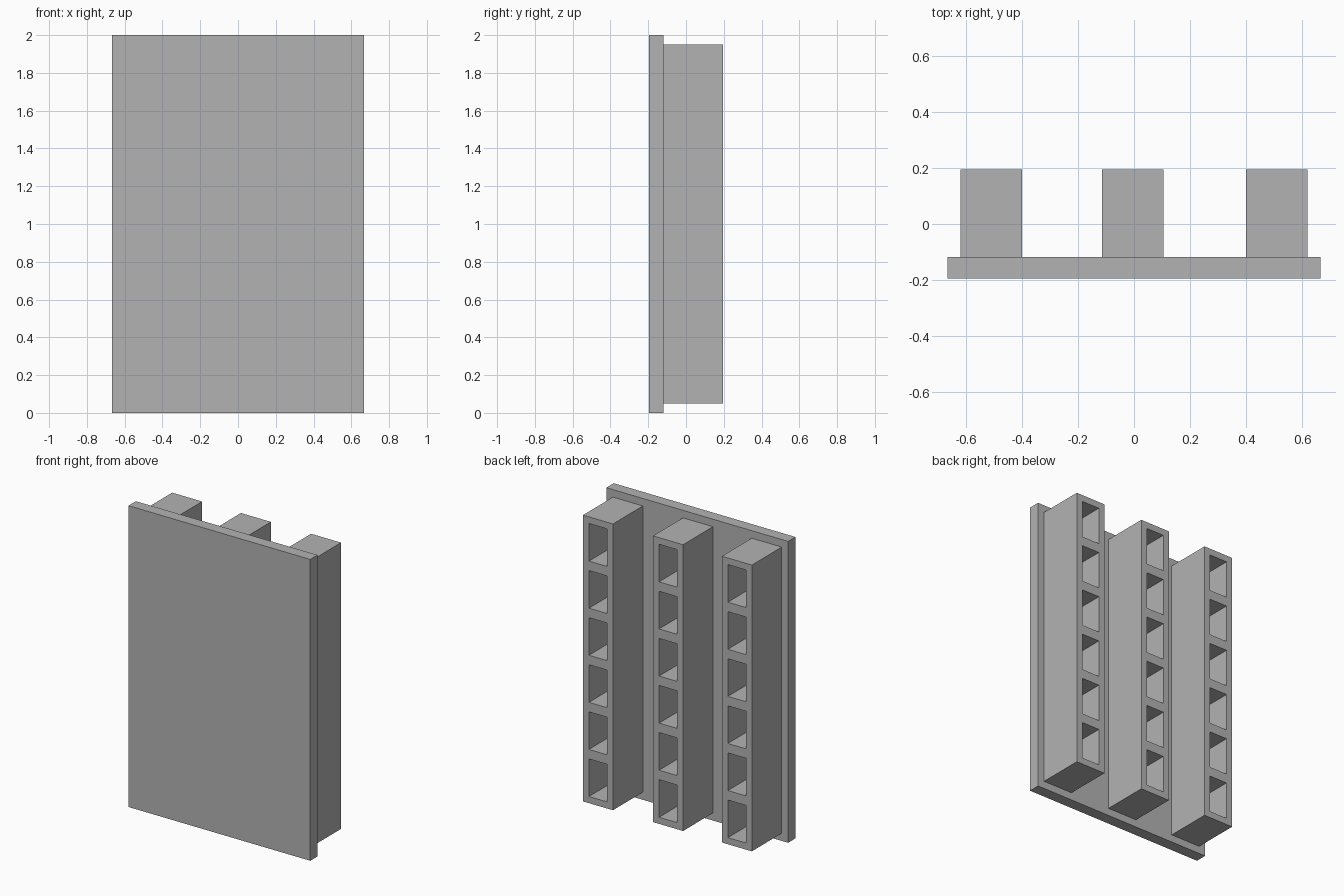
import bpy
import bmesh
from mathutils import Vector

default_cube = bpy.data.objects.get("Cube")
if default_cube:
    bpy.data.objects.remove(default_cube, do_unlink=True)

# Overall sizes
HALF_DEPTH = 0.195
PLATE_BACK = -0.118
COLUMN_WIDTH = 0.22
WALL = 0.044
CELLS = 6
BOTTOM, TOP = 0.05, 1.95
SHELF = 0.063

grey = bpy.data.materials.new("plain grey")
grey.use_nodes = True
colour = (0.45, 0.45, 0.45, 1)
grey.diffuse_color = colour
grey.node_tree.nodes["Principled BSDF"].inputs["Base Color"].default_value = colour


def add_object(name, bm):
    bmesh.ops.recalc_face_normals(bm, faces=bm.faces)
    mesh = bpy.data.meshes.new(name)
    bm.to_mesh(mesh)
    bm.free()
    mesh.materials.append(grey)
    obj = bpy.data.objects.new(name, mesh)
    bpy.context.collection.objects.link(obj)
    return obj


def front_panel():
    bm = bmesh.new()
    bmesh.ops.create_cube(bm, size=1)
    bmesh.ops.scale(bm, vec=(1.334, PLATE_BACK + HALF_DEPTH, 2), verts=bm.verts)
    bmesh.ops.translate(bm, vec=(0, (PLATE_BACK - HALF_DEPTH) / 2, 1), verts=bm.verts)
    return add_object("front_panel", bm)


def cell_column(name, centre_x):
    # Ladder-shaped frame outline, extruded back from the panel
    bm = bmesh.new()
    half = COLUMN_WIDTH / 2
    xs = [-half, WALL - half, half - WALL, half]
    opening = (TOP - BOTTOM - 2 * WALL - (CELLS - 1) * SHELF) / CELLS
    zs = [BOTTOM]
    for i in range(CELLS):
        low = BOTTOM + WALL + i * (opening + SHELF)
        zs += [low, low + opening]
    zs.append(TOP)
    grid = [[bm.verts.new((centre_x + x, PLATE_BACK, z)) for x in xs] for z in zs]
    for r in range(len(zs) - 1):
        for c in range(len(xs) - 1):
            if c == 1 and r % 2 == 1:
                continue  # open cell
            bm.faces.new((grid[r][c], grid[r][c + 1], grid[r + 1][c + 1], grid[r + 1][c]))
    result = bmesh.ops.extrude_face_region(bm, geom=bm.faces[:], use_keep_orig=True)
    moved = [g for g in result["geom"] if isinstance(g, bmesh.types.BMVert)]
    bmesh.ops.translate(bm, vec=Vector((0, HALF_DEPTH - PLATE_BACK, 0)), verts=moved)
    return add_object(name, bm)


front_panel()
for name, x in (("right_column", -0.51), ("middle_column", -0.005), ("left_column", 0.51)):
    cell_column(name, x)
